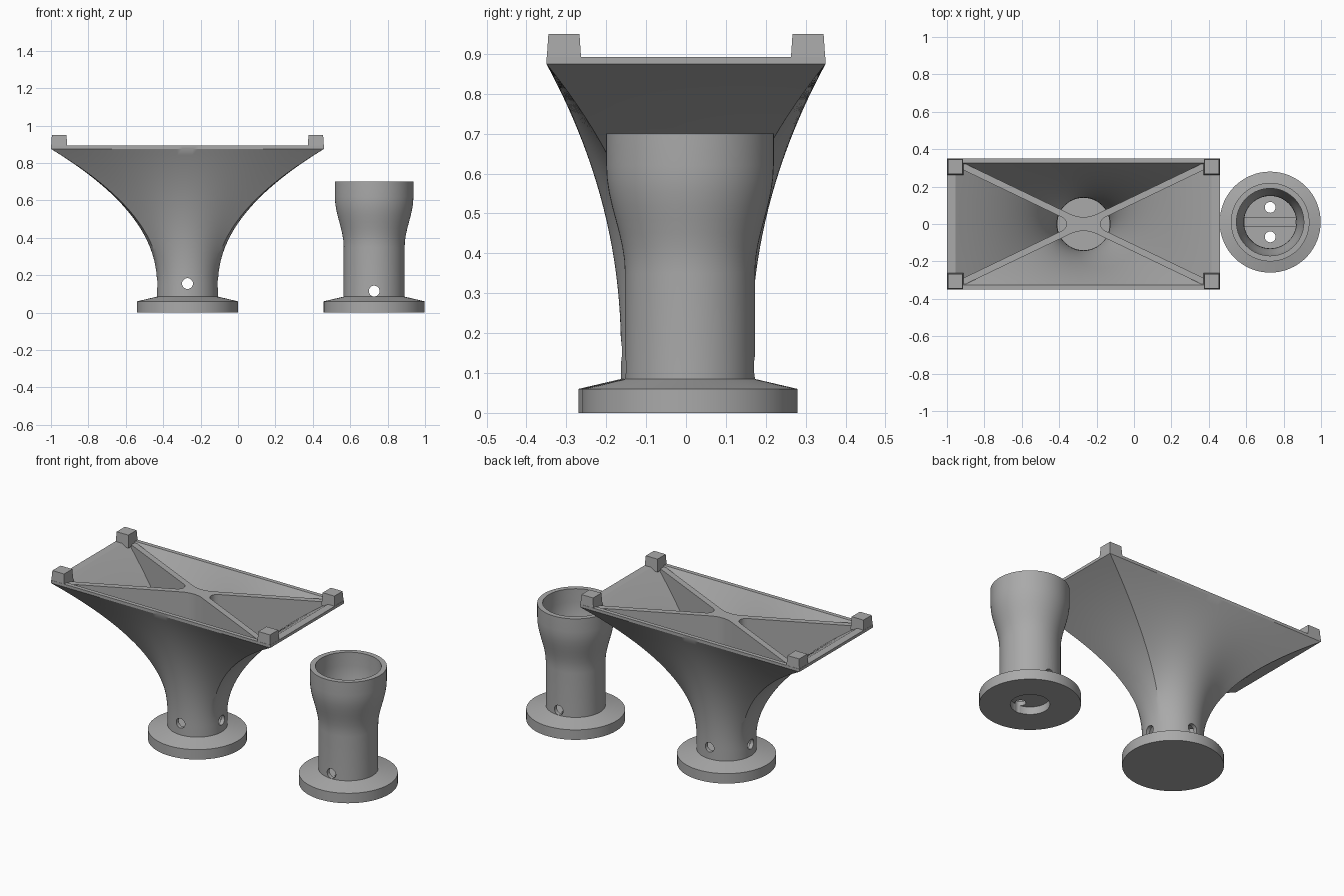
import bpy, bmesh, math
from mathutils import Vector, Matrix

if "Cube" in bpy.data.objects:
    bpy.data.objects.remove(bpy.data.objects["Cube"])

grey = bpy.data.materials.new("plain grey")
grey.diffuse_color = (0.4, 0.4, 0.4, 1)
grey.use_nodes = True
grey.node_tree.nodes["Principled BSDF"].inputs["Base Color"].default_value = grey.diffuse_color

FX, CX, CY = -0.27, 0.728, 0.01      # funnel centre x, cup centre
HX, HY = 0.73, 0.35                  # half size of the funnel mouth
DIAG = math.atan2(HY, HX)


def finish(name, bm, loc=(0, 0, 0), smooth=True):
    bmesh.ops.recalc_face_normals(bm, faces=bm.faces)
    me = bpy.data.meshes.new(name)
    bm.to_mesh(me)
    bm.free()
    me.materials.append(grey)
    ob = bpy.data.objects.new(name, me)
    ob.location = loc
    bpy.context.collection.objects.link(ob)
    if smooth:
        shade(ob)
    return ob


def shade(ob):
    bpy.ops.object.select_all(action='DESELECT')
    ob.select_set(True)
    bpy.context.view_layer.objects.active = ob
    bpy.ops.object.shade_smooth_by_angle(angle=math.radians(28))


def skin(bm, rings):
    """Bridge closed rings of points and cap both ends."""
    vs = [[bm.verts.new(p) for p in r] for r in rings]
    n = len(vs[0])
    for a, b in zip(vs, vs[1:]):
        for i in range(n):
            j = (i + 1) % n
            bm.faces.new((a[i], a[j], b[j], b[i]))
    bm.faces.new(vs[0][::-1])
    bm.faces.new(vs[-1])


def box(name, centre, size):
    bm = bmesh.new()
    bmesh.ops.create_cube(bm, size=1)
    bmesh.ops.scale(bm, vec=size, verts=bm.verts)
    return finish(name, bm, centre, False)


def drill(target, loc, radius, length, axis):
    """Cut a round hole along an axis."""
    bm = bmesh.new()
    rot = {'X': Matrix.Rotation(math.pi / 2, 3, 'Y'),
           'Y': Matrix.Rotation(math.pi / 2, 3, 'X'), 'Z': Matrix.Identity(3)}[axis]
    bmesh.ops.create_cone(bm, cap_ends=True, segments=24, radius1=radius,
                          radius2=radius, depth=length)
    bmesh.ops.rotate(bm, matrix=rot, verts=bm.verts)
    cutter = finish("hole_cutter", bm, loc, False)
    cutter.hide_render = True
    mod = target.modifiers.new("hole", 'BOOLEAN')
    mod.operation, mod.solver, mod.object = 'DIFFERENCE', 'EXACT', cutter
    bpy.context.view_layer.update()
    bpy.context.view_layer.objects.active = target
    bpy.ops.object.modifier_apply(modifier=mod.name)
    bpy.data.objects.remove(cutter)


# Angles around the funnel, with a vertex on each mouth corner
corners = [-DIAG, DIAG, math.pi - DIAG, math.pi + DIAG, 2 * math.pi - DIAG]
angles = []
for k, n in enumerate((12, 28, 12, 28)):
    a, b = corners[k], corners[k + 1]
    angles += [a + (b - a) * i / n for i in range(n)]


def section(z, r, w=0.0, hx=HX, hy=HY):
    """Circle blended by w towards a rectangle."""
    pts = []
    for i, t in enumerate(angles):
        c, s = math.cos(t), math.sin(t)
        if i in (0, 12, 40, 52):
            rect = Vector((math.copysign(hx, c), math.copysign(hy, s)))
        else:
            k = min(hx / max(abs(c), 1e-6), hy / max(abs(s), 1e-6))
            rect = Vector((c * k, s * k))
        p = Vector((c * r, s * r)).lerp(rect, w)
        pts.append((p.x, p.y, z))
    return pts


def blend(z, z0=0.15, z1=0.875):
    return max(0.0, (z - z0) / (z1 - z0)) ** 2.1


# Funnel: flange, flaring outer wall, rim, inner wall and floor
STEPS = 22
rings = [section(0, 0.27), section(0.06, 0.27), section(0.085, 0.163)]
for i in range(STEPS + 1):
    z = 0.15 + 0.725 * i / STEPS
    rings.append(section(z, 0.163, blend(z)))
rings.append(section(0.892, 0.163, 1))
for i in range(STEPS + 1):
    z = 0.892 - 0.742 * i / STEPS
    rings.append(section(z, 0.14, blend(z, 0.15, 0.892), 0.685, 0.325))
rings.append(section(0.085, 0.14))
bm = bmesh.new()
skin(bm, rings)
funnel = finish("funnel", bm, (FX, 0, 0), False)
for axis in 'XY':
    drill(funnel, (FX, 0, 0.155), 0.029, 0.5, axis)
shade(funnel)

# Diagonal divider plates following the inner corners of the funnel
LOW, TOP = 0.25, 0.885
outline = []
for i in range(17):
    z = LOW + (TOP - LOW) * i / 16
    w = blend(z, 0.15, 0.892)
    outline.append((0.148 * (1 - w) + 0.775 * w, z))
profile = outline + [(-s, z) for s, z in reversed(outline)]
for name, ang in (("divider_a", DIAG), ("divider_b", -DIAG)):
    bm = bmesh.new()
    skin(bm, [[(s, y, z) for s, z in profile] for y in (-0.0175, 0.0175)])
    bmesh.ops.rotate(bm, matrix=Matrix.Rotation(ang, 3, 'Z'), verts=bm.verts)
    finish(name, bm, (FX, 0, 0))

# Filleted hub where the dividers cross
plan = []
for q, (dist, r, span) in enumerate(((0.129, 0.038, math.pi / 2 - DIAG),
                                     (0.197, 0.16, DIAG)) * 2):
    mid = q * math.pi / 2
    for i in range(9):
        t = mid + math.pi + span - 2 * span * i / 8
        plan.append((dist * math.cos(mid) + r * math.cos(t),
                     dist * math.sin(mid) + r * math.sin(t)))
bm = bmesh.new()
skin(bm, [[(x, y, z) for x, y in plan] for z in (LOW, TOP)])
finish("divider_hub", bm, (FX, 0, 0))

# Tapered corner blocks on the rim
for sx in (-1, 1):
    for sy in (-1, 1):
        bm = bmesh.new()
        levels = []
        for z, inset in ((0.875, 0), (0.95, 0.005)):
            x0, x1 = HX - 0.088 + inset, HX - inset
            y0, y1 = HY - 0.088 + inset, HY - inset
            levels.append([(sx * x, sy * y, z) for x, y in
                           ((x0, y0), (x1, y0), (x1, y1), (x0, y1))])
        skin(bm, levels)
        finish("corner_block", bm, (FX, 0, 0), False)

# Cup: recessed base, flange, flared body, hollow inside
flare = [(0.35 + 0.27 * i / 8, (1 - math.cos(math.pi * i / 8)) / 2) for i in range(9)]
wall = [(0.045, 0.105), (0, 0.105), (0, 0.27), (0.06, 0.27), (0.085, 0.163)]
wall += [(z, 0.163 + 0.047 * k) for z, k in flare] + [(0.70, 0.21), (0.70, 0.18)]
wall += [(z, 0.14 + 0.04 * k) for z, k in reversed(flare)] + [(0.07, 0.14)]
bm = bmesh.new()
skin(bm, [[(r * math.cos(math.tau * i / 64), r * math.sin(math.tau * i / 64), z)
           for i in range(64)] for z, r in wall])
cup = finish("cup", bm, (CX, CY, 0), False)
drill(cup, (CX, CY, 0.115), 0.029, 0.5, 'Y')
for dy in (-0.079, 0.079):
    drill(cup, (CX, CY + dy, 0.05), 0.029, 0.2, 'Z')
shade(cup)

# Low bar across the cup floor
box("floor_bar", (CX, CY, 0.076), (0.276, 0.05, 0.018))
